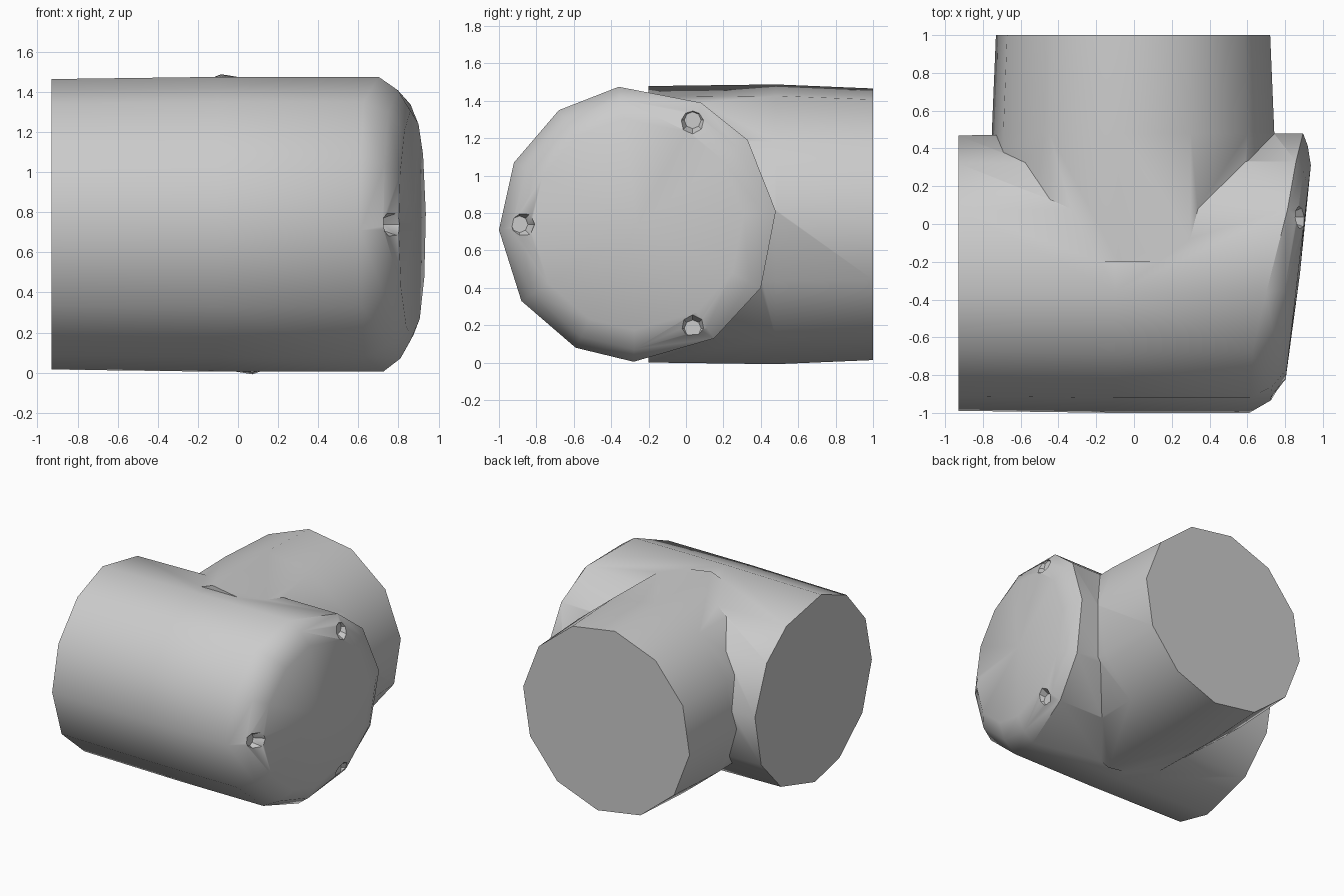
import bpy, bmesh, math
from mathutils import Vector

if "Cube" in bpy.data.objects:
    bpy.data.objects.remove(bpy.data.objects["Cube"])


def loft(name, rings, tip=None):
    """Solid skinned through equal rings; the last end may close on a tip."""
    bm = bmesh.new()
    rows = [[bm.verts.new(p) for p in ring] for ring in rings]
    n = len(rows[0])
    for a, b in zip(rows, rows[1:]):
        for i in range(n):
            j = (i + 1) % n
            bm.faces.new((a[i], a[j], b[j], b[i]))
    bm.faces.new(rows[0][::-1])
    if tip:
        t = bm.verts.new(tip)
        for i in range(n):
            bm.faces.new((rows[-1][i], rows[-1][(i + 1) % n], t))
    else:
        bm.faces.new(rows[-1])
    bmesh.ops.recalc_face_normals(bm, faces=bm.faces)
    mesh = bpy.data.meshes.new(name)
    bm.to_mesh(mesh)
    bm.free()
    ob = bpy.data.objects.new(name, mesh)
    bpy.context.collection.objects.link(ob)
    return ob


def boolean(target, other, operation):
    mod = target.modifiers.new("join", 'BOOLEAN')
    mod.object, mod.operation, mod.solver = other, operation, 'EXACT'
    bpy.context.view_layer.objects.active = target
    bpy.ops.object.modifier_apply(modifier=mod.name)
    bpy.data.objects.remove(other)


def rim_x(y):
    table = [(-1.0, .61), (-.6, .63), (-.33, .71), (0, .80), (.3, .85), (.5, .9)]
    for (y0, x0), (y1, x1) in zip(table, table[1:]):
        if y <= y1:
            return x0 + (x1 - x0) * (y - y0) / (y1 - y0)
    return .9


def face_x(y):
    return .82 + .1 * (y + .8) / 1.1


# Main pipe: twelve-sided profile in y, z with a slanted, rounded end
CY, CZ = -.26, .74
profile = [(.48, .81), (.33, 1.19), (.08, 1.39), (-.36, 1.475), (-.68, 1.35), (-.92, 1.07),
           (-1.0, .71), (-.88, .33), (-.59, .08), (-.28, .005), (.15, .13), (.40, .40)]


def section(scale, x_of):
    return [(x_of(y), CY + (y - CY) * scale, CZ + (z - CZ) * scale) for y, z in profile]


def ease(t):
    return lambda y: rim_x(y) + t * (face_x(y) - rim_x(y))


body = loft("tee_body", [
    section(.985, lambda y: -.93),
    section(1, lambda y: -.1),
    section(1, rim_x),
    section(.91, ease(.6)),
    section(.77, ease(1)),
], tip=(face_x(CY) + .01, CY, CZ))

# Branch pipe running to the back
def branch_ring(y, r):
    return [(r * math.cos(a) - .005, y, .74 + r * math.sin(a))
            for a in (math.radians(96 + 30 * i) for i in range(12))]


branch = loft("branch_pipe", [branch_ring(-.2, .743), branch_ring(.48, .752),
                              branch_ring(1, .73)])
boolean(body, branch, 'UNION')

# Three small tapered dimples around the rounded end
for deg, mouth in ((62, .885), (180, .765), (298, .885)):
    a = math.radians(deg)
    c = Vector((mouth, CY + .63 * math.cos(a), CZ + .63 * math.sin(a)))

    def ring(dx, r):
        return [c + Vector((dx, r * math.cos(k * math.pi / 4), r * math.sin(k * math.pi / 4)))
                for k in range(8)]
    boolean(body, loft("dimple_cutter", [ring(-.04, .045), ring(.03, .08), ring(.2, .09)]),
            'DIFFERENCE')

# Smooth shading with crisp pipe ends
bpy.ops.object.select_all(action='DESELECT')
body.select_set(True)
bpy.context.view_layer.objects.active = body
bpy.ops.object.shade_smooth_by_angle(angle=math.radians(40))
